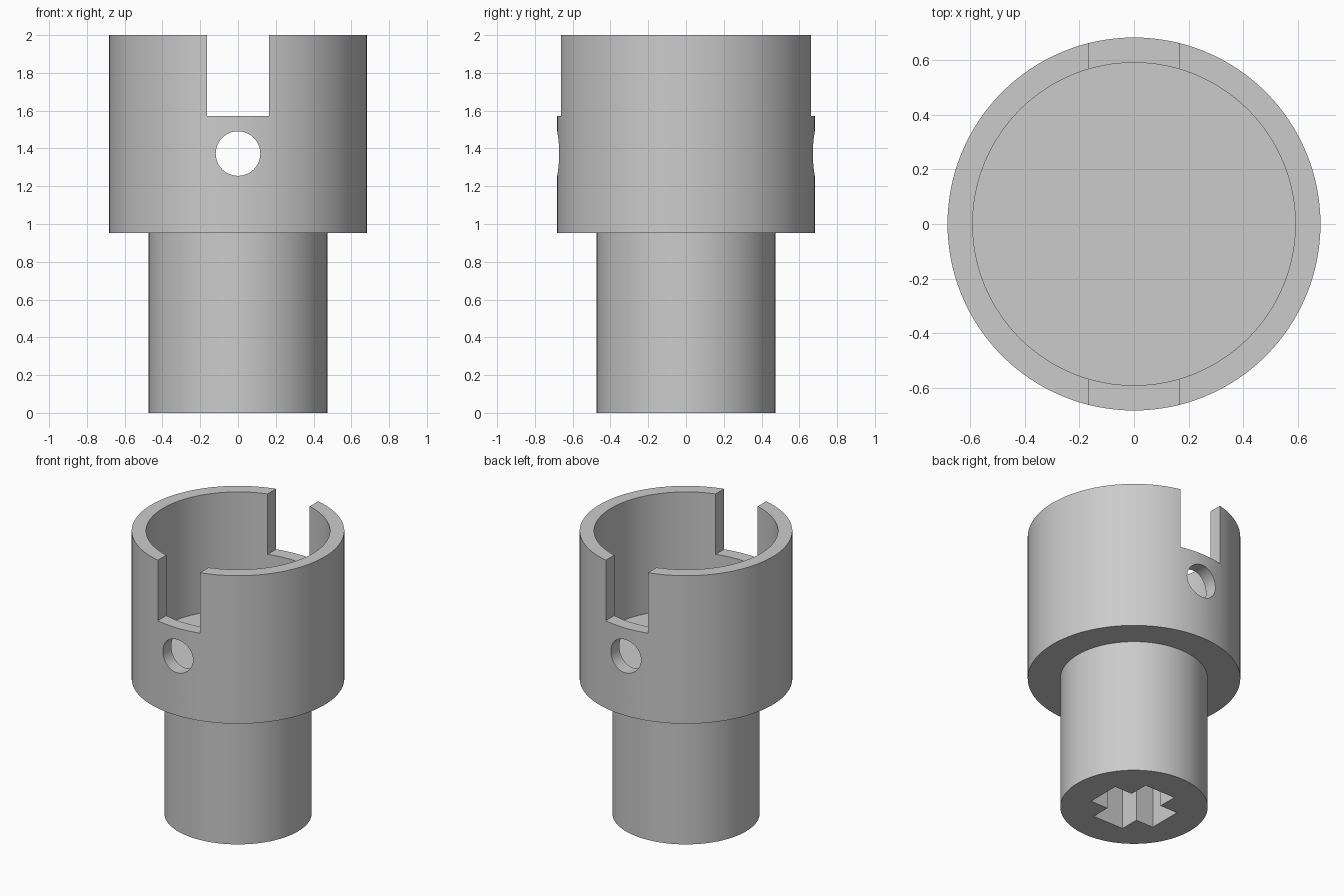
import bpy, bmesh
from math import cos, sin, radians, pi
from mathutils import Matrix

cube = bpy.data.objects.get("Cube")
if cube:
    bpy.data.objects.remove(cube, do_unlink=True)

SEGMENTS = 128

grey = bpy.data.materials.new("light grey")
grey.use_nodes = True
colour = (0.6, 0.6, 0.6, 1)
grey.diffuse_color = colour
grey.node_tree.nodes["Principled BSDF"].inputs["Base Color"].default_value = colour


def add_object(name, bm):
    bmesh.ops.recalc_face_normals(bm, faces=bm.faces)
    mesh = bpy.data.meshes.new(name)
    bm.to_mesh(mesh)
    bm.free()
    mesh.materials.append(grey)
    obj = bpy.data.objects.new(name, mesh)
    bpy.context.collection.objects.link(obj)
    return obj


def lathe(name, profile):
    """Revolve (radius, z) points around z; ends lie on the axis."""
    bm = bmesh.new()
    verts = [bm.verts.new((r, 0, z)) for r, z in profile]
    edges = [bm.edges.new(pair) for pair in zip(verts, verts[1:])]
    bmesh.ops.spin(bm, geom=verts + edges, axis=(0, 0, 1), cent=(0, 0, 0),
                   angle=2 * pi, steps=SEGMENTS)
    bmesh.ops.remove_doubles(bm, verts=bm.verts, dist=0.0005)
    return add_object(name, bm)


def prism(name, outline, bottom, top):
    bm = bmesh.new()
    face = bm.faces.new([bm.verts.new((x, y, bottom)) for x, y in outline])
    result = bmesh.ops.extrude_face_region(bm, geom=[face])
    moved = [v for v in result["geom"] if isinstance(v, bmesh.types.BMVert)]
    bmesh.ops.translate(bm, verts=moved, vec=(0, 0, top - bottom))
    return add_object(name, bm)


# Shank and hollow cup in one turned body
body = lathe("socket_body", [
    (0, 0), (0.473, 0), (0.473, 0.952), (0.682, 0.952),
    (0.682, 2), (0.59, 2), (0.59, 1.165), (0, 1.165)])

# Slot through the front and back of the rim
slot = prism("slot_cutter",
             [(-0.165, -1), (0.165, -1), (0.165, 1), (-0.165, 1)], 1.572, 2.2)

# Round cross hole below the slots
bm = bmesh.new()
bmesh.ops.create_cone(bm, cap_ends=True, segments=48, radius1=0.118,
                      radius2=0.118, depth=2,
                      matrix=Matrix.Translation((0, 0, 1.373)) @ Matrix.Rotation(pi / 2, 4, "X"))
hole = add_object("cross_hole_cutter", bm)

# Drive recess in the underside: four wide lobes with V notches between
outline = []
for quarter in range(4):
    for offset, radius in ((0, 0.17), (20, 0.285), (70, 0.285)):
        a = radians(quarter * 90 + 45 + offset)
        outline.append((radius * cos(a), radius * sin(a)))
recess = prism("drive_recess_cutter", outline, -0.1, 0.65)

for cutter in (slot, hole, recess):
    mod = body.modifiers.new(cutter.name, "BOOLEAN")
    mod.operation = "DIFFERENCE"
    mod.solver = "EXACT"
    mod.object = cutter

# Apply the cuts, then drop the cutters
bpy.context.view_layer.update()
depsgraph = bpy.context.evaluated_depsgraph_get()
cut_mesh = bpy.data.meshes.new_from_object(body.evaluated_get(depsgraph))
body.modifiers.clear()
body.data = cut_mesh
for cutter in (slot, hole, recess):
    bpy.data.objects.remove(cutter, do_unlink=True)

bpy.ops.object.select_all(action="DESELECT")
body.select_set(True)
bpy.context.view_layer.objects.active = body
bpy.ops.object.shade_smooth_by_angle(angle=radians(30))
